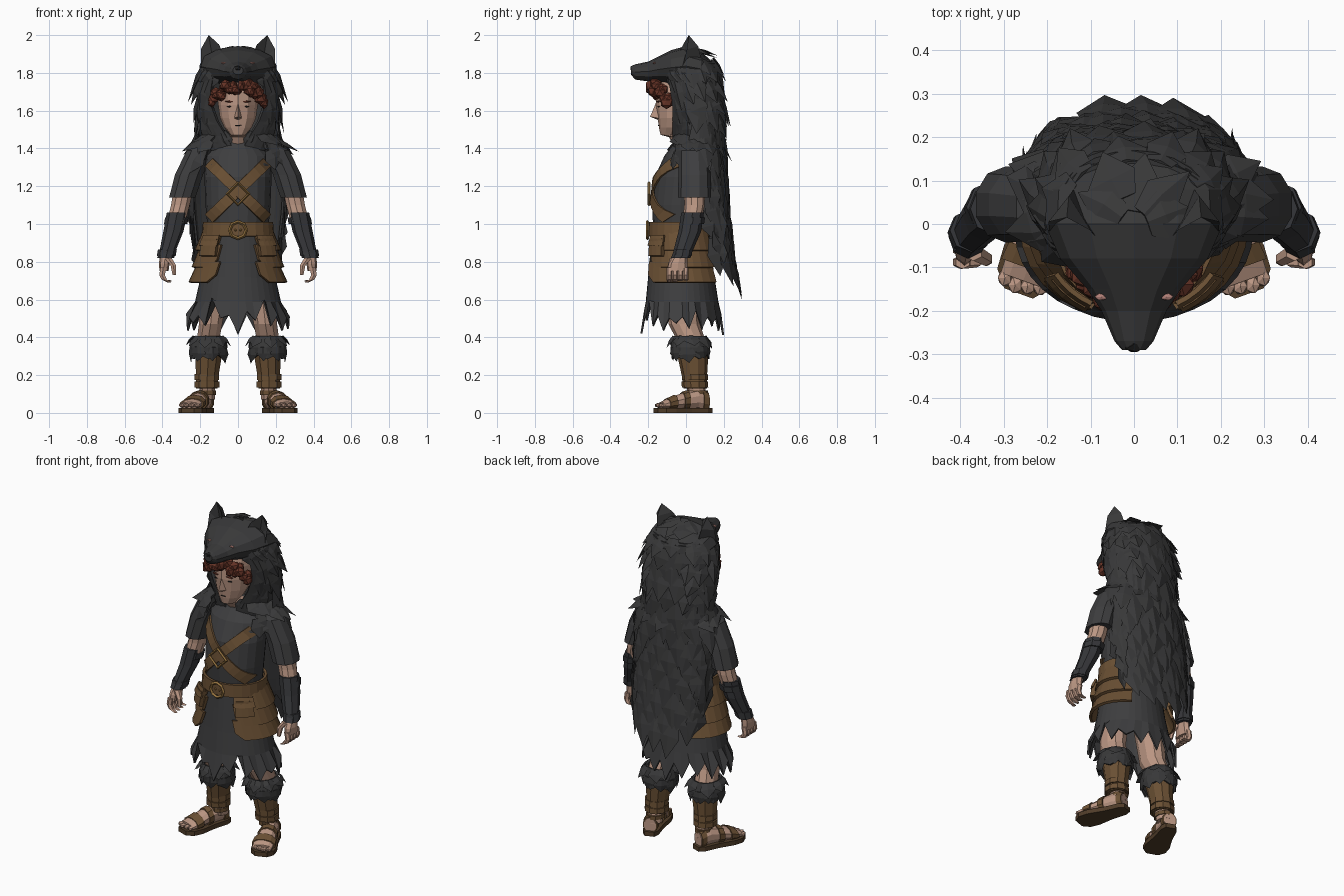
import bpy, bmesh, math, random
from mathutils import Vector as V

if "Cube" in bpy.data.objects:
    bpy.data.objects.remove(bpy.data.objects["Cube"])

random.seed(7)


def mat(name, r, g, b):
    m = bpy.data.materials.new(name)
    m.diffuse_color = (r, g, b, 1)
    m.use_nodes = True
    m.node_tree.nodes["Principled BSDF"].inputs["Base Color"].default_value = m.diffuse_color
    return m


FUR = mat("dark_fur", .04, .04, .041)
CLOTH = mat("grey_cloth", .048, .048, .05)
BRACER = mat("dark_leather", .036, .037, .041)
LEATHER = mat("brown_leather", .145, .08, .034)
SOLE = mat("sole_brown", .08, .046, .022)
SKIN = mat("skin", .5, .31, .23)
HAIR = mat("red_hair", .135, .034, .02)
GOLD = mat("brass", .3, .17, .05)
BLACK = mat("black", .014, .014, .014)
EYE = mat("pale_red_eye", .45, .22, .19)


def finish(name, bm, m, mirror=False, thick=0):
    bmesh.ops.remove_doubles(bm, verts=bm.verts[:], dist=1e-5)
    bmesh.ops.recalc_face_normals(bm, faces=bm.faces[:])
    me = bpy.data.meshes.new(name)
    bm.to_mesh(me)
    bm.free()
    ob = bpy.data.objects.new(name, me)
    bpy.context.collection.objects.link(ob)
    me.materials.append(m)
    if thick:
        s = ob.modifiers.new("thickness", 'SOLIDIFY')
        s.thickness, s.offset = thick, 0
    if mirror:
        ob.modifiers.new("mirror", 'MIRROR').use_mirror_merge = False
    return ob


def add_loft(bm, secs, n):
    """Skin a list of (centre, u, v) elliptical sections and cap both ends."""
    rings = [[bm.verts.new(V(c) + V(u) * math.sin(2 * math.pi * i / n) - V(v) * math.cos(2 * math.pi * i / n))
              for i in range(n)] for c, u, v in secs]
    for a, b in zip(rings, rings[1:]):
        for i in range(n):
            bm.faces.new((a[i], a[(i + 1) % n], b[(i + 1) % n], b[i]))
    bm.faces.new(rings[0])
    bm.faces.new(rings[-1][::-1])


def loft(name, secs, n, m, mirror=False):
    bm = bmesh.new()
    add_loft(bm, secs, n)
    return finish(name, bm, m, mirror)


def flat(rows):
    """Horizontal sections from (x, y, z, rx, ry)."""
    return [((x, y, z), (rx, 0, 0), (0, ry, 0)) for x, y, z, rx, ry in rows]


def lerp_keys(keys, k):
    for a, b in zip(keys, keys[1:]):
        t = (k - a[0]) / (b[0] - a[0])
        if t <= 1:
            break
    return [p + (q - p) * t for p, q in zip(a, b)]


def shell(keys, a0=0, a1=360, cx=0, vee=0):
    """Surface f(u, v) from keys (z, rx, ry, yc[, opening angle]); angle 0 is the front."""
    def f(u, v):
        v *= 1 - vee * abs(2 * u - 1)
        k = lerp_keys(keys, keys[0][0] + (keys[-1][0] - keys[0][0]) * v)
        s, e = (k[4], 360 - k[4]) if len(k) > 4 else (a0, a1)
        t = math.radians(s + (e - s) * u)
        return V((cx + k[1] * math.sin(t), k[3] - k[2] * math.cos(t), k[0]))
    f.cx = cx
    return f


def band(name, f, nu, nv, m, mirror=False, thick=.012, hem=None):
    bm = bmesh.new()
    g = [[bm.verts.new(f(i / nu, j / nv)) for i in range(nu + 1)] for j in range(nv + 1)]
    if hem:
        for i, w in enumerate(g[-1]):
            w.co += V(hem(i % nu, w.co))
    for a, b in zip(g, g[1:]):
        for i in range(nu):
            bm.faces.new((a[i], a[i + 1], b[i + 1], b[i]))
    return finish(name, bm, m, mirror, thick)


def fur(name, f, rows, cols, length, width, lift, mirror=False, sweep=(0, 0, 0), u_max=1):
    """Overlapping ridged locks laid over a shell."""
    bm = bmesh.new()
    for r in range(rows):
        for c in range(cols):
            u = min(.99, max(.01, (c + .25 + .5 * (r % 2) + random.uniform(-.15, .15)) / cols)) * u_max
            v = min(.96, max(0, (r + random.uniform(-.2, .2)) / rows))
            p = f(u, v)
            d = f(u, v + .03) - p
            n = (f(u + .01, v) - p).cross(d).normalized()
            if n.dot(V((p.x - f.cx, p.y - .04, 0))) < 0:
                n = -n
            d = (d.normalized() + V(sweep)).normalized()
            s = d.cross(n).normalized()
            L = length * random.uniform(.8, 1.2)
            w = width * random.uniform(.8, 1.15)
            b = [bm.verts.new(q) for q in (
                p - s * w * .3, p + s * w * .3, p + d * L * .45 - s * w * .5 + n * lift * .3,
                p + d * L * .45 + s * w * .5 + n * lift * .3, p + d * L * .42 + n * (lift * .6 + .01),
                p + d * L + n * lift + s * w * random.uniform(-.2, .2), p + n * .008)]
            for q in ((0, 6, 4, 2), (6, 1, 3, 4), (2, 4, 5), (4, 3, 5), (0, 2, 5, 3, 1), (0, 1, 6)):
                bm.faces.new([b[i] for i in q])
    return finish(name, bm, FUR, mirror)


def blobs(name, items, m, mirror=False):
    """Low-poly pebbles from (position, scale)."""
    bm = bmesh.new()
    for p, s in items:
        for w in bmesh.ops.create_icosphere(bm, subdivisions=1, radius=1)["verts"]:
            w.co = V((w.co.x * s[0] + p[0], w.co.y * s[1] + p[1], w.co.z * s[2] + p[2]))
    return finish(name, bm, m, mirror)


# Feet and sandals
HEEL, AXIS, SIDE = V((.158, .13, 0)), V((.108, -.29, 0)), V((.94, .34, 0))
outline = [(0, .028), (.1, .045), (.4, .052), (.7, .07), (.88, .066), (1, .035)]
bm = bmesh.new()
pts = [HEEL + AXIS * s + SIDE * w for s, w in outline] + [HEEL + AXIS * s - SIDE * w for s, w in outline[::-1]]
base = bm.faces.new([bm.verts.new(p) for p in pts])
top = bmesh.ops.extrude_face_region(bm, geom=[base])["geom"]
bmesh.ops.translate(bm, vec=(0, 0, .027), verts=[e for e in top if isinstance(e, bmesh.types.BMVert)])
finish("sandal_sole", bm, SOLE, True)
FOOT = [(.05, .036, .06, .045), (.25, .042, .072, .055), (.5, .05, .062, .045),
        (.75, .06, .049, .032), (.9, .058, .04, .018)]


def foot_sec(s, k=1):
    _, w, z, h = lerp_keys(FOOT, s)
    return HEEL + AXIS * s + V((0, 0, z)), SIDE * w * k, V((0, 0, h * k))


loft("foot", [foot_sec(k[0]) for k in FOOT], 10, SKIN, True)
for i, (a, b) in enumerate([(.06, .16), (.42, .52), (.66, .8)]):
    loft(f"sandal_strap_{i}", [foot_sec(a, 1.16), foot_sec(b, 1.16)], 10, LEATHER, True)
blobs("toes", [(HEEL + AXIS * (.95 - .025 * abs(i - 1)) + SIDE * (.028 * (1.5 - i)) + V((0, 0, .04)),
                (.018, .022, .014)) for i in range(4)], SKIN, True)
loft("ankle_strap", flat([(.163, .06, .095, .05, .056), (.163, .06, .118, .05, .056)]), 10, LEATHER, True)

# Legs, gaiters and fur cuffs
loft("leg", flat([(.16, .07, .07, .04, .045), (.163, .05, .14, .045, .05), (.16, .03, .38, .062, .075),
                  (.145, -.01, .47, .065, .083), (.12, -.02, .7, .08, .09)]), 10, SKIN, True)
loft("gaiter", flat([(.165, .05, .13, .06, .062), (.163, .045, .19, .062, .066),
                     (.155, .035, .32, .076, .084)]), 10, LEATHER, True)
for i, (z, r) in enumerate([(.135, .07), (.175, .069)]):
    loft(f"gaiter_wrap_{i}", flat([(.165, .048, z, r, r), (.165, .046, z + .03, r, r)]), 10, LEATHER, True)
cuff = shell([(.405, .075, .085, .02), (.38, .097, .1, .02), (.285, .09, .094, .025)], cx=.157)
band("cuff_base", cuff, 12, 2, FUR, True, hem=lambda i, co: (0, 0, .025 * (i % 2)))
fur("cuff_fur", cuff, 2, 8, .07, .09, .003, True)

# Skirt with ragged hem
def ragged(i, co):
    up = .065 if i % 2 else 0
    if co.y < -.08:
        up += .09 * max(0, 1 - abs(abs(co.x) - .12) / .06)
    tip = abs(co.x) < .02
    return 0, (-.015 if co.y < 0 else .012) * tip, up + .02 * math.sin(i * i) - .035 * tip


skirt = shell([(.98, .16, .145, -.03), (.8, .185, .16, -.028), (.65, .2, .18, -.022), (.455, .27, .203, -.018)])
band("skirt", skirt, 36, 4, CLOTH, thick=.01, hem=ragged)

# Tunic
TORSO = [(.93, .168, .15, -.03), (1.0, .163, .145, -.03), (1.1, .172, .15, -.03), (1.25, .178, .15, -.015),
         (1.36, .17, .125, .01), (1.42, .11, .085, .015), (1.46, .06, .055, 0)]
loft("tunic", flat([(0, y, z, rx, ry) for z, rx, ry, y in TORSO]), 20, CLOTH)

# Crossed chest straps, belt and buckles
for side in (-1, 1):
    bm = bmesh.new()
    prev = None
    for i in range(13):
        t = i / 12
        row = []
        for o in (-1, 1):
            x, z = -.152 + .304 * t + o * .02, 1.325 - .295 * t + o * .021
            _, rx, ry, yc = lerp_keys(TORSO, z)
            y = yc - ry * math.sqrt(max(.02, 1 - (x / rx) ** 2)) - .005
            row.append(bm.verts.new((x * side, y - .003 * (side > 0), z)))
        if prev:
            bm.faces.new((prev[0], prev[1], row[1], row[0]))
        prev = row
    finish("chest_strap", bm, LEATHER, thick=.01)
band("belt", shell([(1.01, .178, .16, -.03), (.935, .183, .163, -.03)]), 24, 1, LEATHER, thick=.016)
for name, z, y, r, seg in (("chest_buckle", 1.16, -.196, .058, 4), ("belt_buckle", .968, -.204, .044, 8)):
    bpy.ops.mesh.primitive_torus_add(major_segments=seg, minor_segments=4, major_radius=r, minor_radius=.009,
                                     location=(0, y, z), rotation=(math.pi / 2, 0, 0))
    bpy.context.object.name = name
    bpy.context.object.data.materials.append(GOLD)
blobs("buckle_pins", [((.014, -.2, .968), (.007, .006, .007))], GOLD, True)

# Layered hip guards and pouches
for i, (z0, z1, r0, r1) in enumerate([(.8, .69, .205, .255), (.89, .77, .19, .238), (.96, .86, .18, .222)]):
    f = shell([(z0, r0, r0 - .02, -.025), (z1, r1, r1 - .05, -.012)], 27, 145)
    band(f"hip_guard_{i}", f, 9, 1, LEATHER, True, .016, lambda i, co: (0, 0, .04 if co.x < .125 and co.y < 0 else 0))
band("pouch", shell([(.92, .21, .18, -.025), (.83, .232, .193, -.02)], 30, 58), 3, 1, LEATHER, True, .03)
band("pouch_flap", shell([(.94, .207, .179, -.025), (.885, .235, .2, -.022)], 28, 60), 4, 1, LEATHER, True, .012)

# Arms, bracers and hands
loft("sleeve", flat([(.13, .03, 1.44, .05, .06), (.2, .04, 1.39, .075, .08), (.26, .045, 1.26, .078, .085),
                     (.295, .045, 1.14, .073, .088)]), 10, CLOTH, True)
loft("arm", flat([(.285, .045, 1.2, .055, .055), (.305, .045, 1.1, .052, .054), (.33, .03, 1.0, .05, .05)]), 10, SKIN, True)
loft("bracer", flat([(.322, .035, 1.06, .055, .06), (.342, .02, .96, .053, .06), (.375, -.018, .85, .042, .05),
                     (.383, -.028, .82, .045, .052)]), 8, BRACER, True)
for i, (x, y, z, r) in enumerate([(.33, .034, 1.0, .062), (.38, -.02, .83, .05)]):
    loft(f"bracer_band_{i}", flat([(x, y, z, r, r), (x - .006, y + .005, z + .035, r, r)]), 8, BRACER, True)
loft("palm", flat([(.385, -.03, .83, .03, .037), (.39, -.042, .79, .028, .05), (.392, -.045, .75, .024, .055)]), 8, SKIN, True)
bm = bmesh.new()
for i in range(4):
    y = -.088 + .029 * i
    add_loft(bm, flat([(.395, y, .77, .018, .0155), (.402, y, .73, .017, .015), (.39, y, .705, .016, .015),
                       (.362, y, .69 + .004 * i, .012, .012)]), 6)
add_loft(bm, flat([(.37, -.065, .82, .022, .02), (.342, -.08, .78, .017, .017), (.337, -.085, .73, .011, .011)]), 6)
finish("fingers", bm, SKIN, True)

# Head and face
loft("head", flat([(0, 0, 1.40, .055, .055), (0, -.03, 1.46, .05, .06), (0, -.085, 1.472, .04, .05),
                   (0, -.065, 1.51, .072, .078), (0, -.05, 1.56, .095, .1), (0, -.04, 1.63, .105, .12),
                   (0, -.03, 1.7, .105, .13), (0, -.02, 1.78, .09, .11)]), 12, SKIN)
bm = bmesh.new()
a, b, c, d, e = [bm.verts.new(p) for p in ((0, -.158, 1.645), (-.022, -.14, 1.56), (.022, -.14, 1.56),
                                          (0, -.19, 1.568), (0, -.14, 1.548))]
for q in ((a, b, d), (a, d, c), (d, b, e), (d, e, c), (a, c, e, b)):
    bm.faces.new(q)
finish("nose", bm, SKIN)
blobs("eyes", [((.045, -.143, 1.622), (.017, .008, .005))], BLACK, True)
blobs("brows", [((.045, -.147, 1.648), (.026, .01, .005))], HAIR, True)
blobs("mouth", [((0, -.144, 1.522), (.022, .005, .003))], BLACK)
curls = []
for i in range(28):
    t = -1 + 2 * i / 27
    curls.append(((.138 * t, -.178 + .085 * t * t + random.uniform(-.015, .015),
                   1.735 - .07 * t * t + random.uniform(-.03, .02)),
                  [random.uniform(.022, .036) for _ in range(3)]))
blobs("hair_curls", curls, HAIR)

# Fur hood framing the face
hood = shell([(1.85, .18, .14, .02, 35), (1.75, .212, .15, .03, 40), (1.65, .212, .15, .045, 43),
              (1.55, .198, .14, .055, 34), (1.47, .18, .13, .06, 20), (1.39, .17, .125, .065, 6)])
band("hood", hood, 20, 6, FUR, thick=.02)
fur("hood_fur", hood, 5, 5, .14, .1, .022, True, sweep=(0, .2, 0), u_max=.38)

# Animal head on the hood
loft("beast_head", [((0, y, (lo + hi) / 2), (w, 0, 0), (0, 0, (hi - lo) / 2)) for y, w, lo, hi in (
    (-.29, .028, 1.79, 1.835), (-.27, .045, 1.765, 1.845), (-.2, .075, 1.755, 1.86), (-.15, .108, 1.75, 1.885),
    (-.08, .17, 1.735, 1.92), (0, .205, 1.73, 1.942), (.08, .2, 1.73, 1.912), (.15, .14, 1.74, 1.85))], 12, FUR)
blobs("beast_nose", [((0, -.277, 1.825), (.026, .021, .018))], BLACK)
blobs("beast_eye", [((.076, -.168, 1.853), (.016, .009, .006))], EYE, True)
cheek = shell([(1.865, .16, .15, .0), (1.76, .205, .165, .02)], 45, 80)
fur("cheek_fur", cheek, 2, 3, .1, .08, .012, True, sweep=(.2, .4, 0))
bm = bmesh.new()
e = [bm.verts.new(p) for p in ((.075, -.045, 1.89), (.195, -.02, 1.83), (.135, .085, 1.86), (.155, .015, 2.0),
                               (.135, .02, 1.88), (.10, -.015, 1.95), (.197, .005, 1.925), (.15, .065, 1.94))]
for q in ((0, 4, 5), (4, 3, 5), (4, 6, 3), (4, 1, 6), (0, 5, 7, 2), (5, 3, 7), (1, 2, 7, 6), (6, 7, 3), (0, 2, 1, 4)):
    bm.faces.new([e[i] for i in q])
finish("beast_ear", bm, FUR, True)
crest = shell([(1.935, .03, .03, .0), (1.9, .13, .1, .03), (1.83, .19, .13, .04), (1.76, .21, .14, .045)], 95, 265)
fur("crest_fur", crest, 3, 5, .13, .11, .008)

# Shoulder mantle
mantle = shell([(1.49, .14, .105, .045), (1.44, .215, .13, .045), (1.34, .262, .135, .045)], 42, 318)
band("mantle", mantle, 18, 3, FUR)
fur("mantle_fur", mantle, 3, 14, .12, .11, .012)

# Long pelt down the back
pelt = shell([(1.86, .17, .1, .045), (1.65, .2, .13, .06), (1.5, .21, .13, .065), (1.38, .25, .13, .07),
              (1.1, .24, .09, .125), (.85, .215, .07, .17), (.7, .17, .04, .225)], 82, 278, vee=.14)
band("pelt", pelt, 14, 14, FUR, thick=.012, hem=lambda i, co: (0, 0, .05 * (i % 2)))
fur("pelt_fur", pelt, 13, 7, .2, .125, .018)
